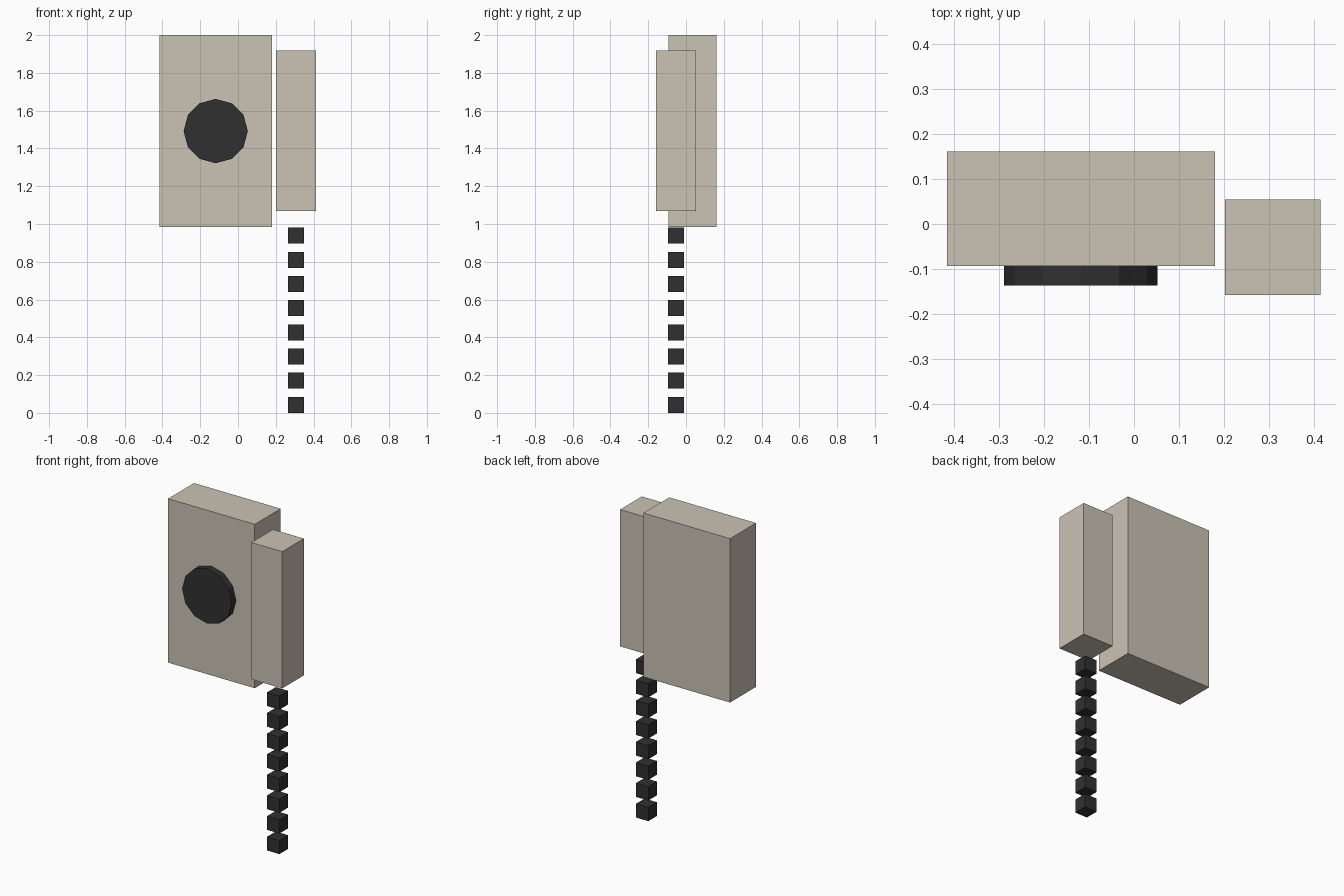
import bpy
from math import pi

if "Cube" in bpy.data.objects:
    bpy.data.objects.remove(bpy.data.objects["Cube"])


def material(name, color):
    m = bpy.data.materials.new(name)
    m.diffuse_color = (*color, 1)
    m.use_nodes = True
    m.node_tree.nodes["Principled BSDF"].inputs["Base Color"].default_value = m.diffuse_color
    return m


beige = material("beige_plastic", (0.60, 0.55, 0.46))
black = material("black_plastic", (0.03, 0.03, 0.03))


def box(name, lo, hi, mat):
    center = [(a + b) / 2 for a, b in zip(lo, hi)]
    bpy.ops.mesh.primitive_cube_add(size=1, location=center)
    ob = bpy.context.object
    ob.name = name
    ob.scale = [b - a for a, b in zip(lo, hi)]
    bpy.ops.object.transform_apply(location=False, rotation=False, scale=True)
    ob.data.materials.append(mat)
    return ob


# Wall-phone body and the handset beside it
box("phone_body", (-0.415, -0.093, 0.983), (0.180, 0.161, 2.0), beige)
box("handset", (0.202, -0.158, 1.069), (0.414, 0.054, 1.918), beige)

# Twelve-sided dial, partly sunk into the front of the body
bpy.ops.mesh.primitive_cylinder_add(vertices=12, radius=0.17, depth=0.085,
                                    location=(-0.118, -0.094, 1.492),
                                    rotation=(pi / 2, 0, 0))
dial = bpy.context.object
dial.name = "dial"
dial.data.materials.append(black)

# Hanging cord: a column of small cubes
size, step = 0.085, 0.128
for i in range(8):
    z = i * step
    box(f"cord_link_{i + 1}", (0.2655, -0.0945, z),
        (0.2655 + size, -0.0945 + size, z + size), black)
